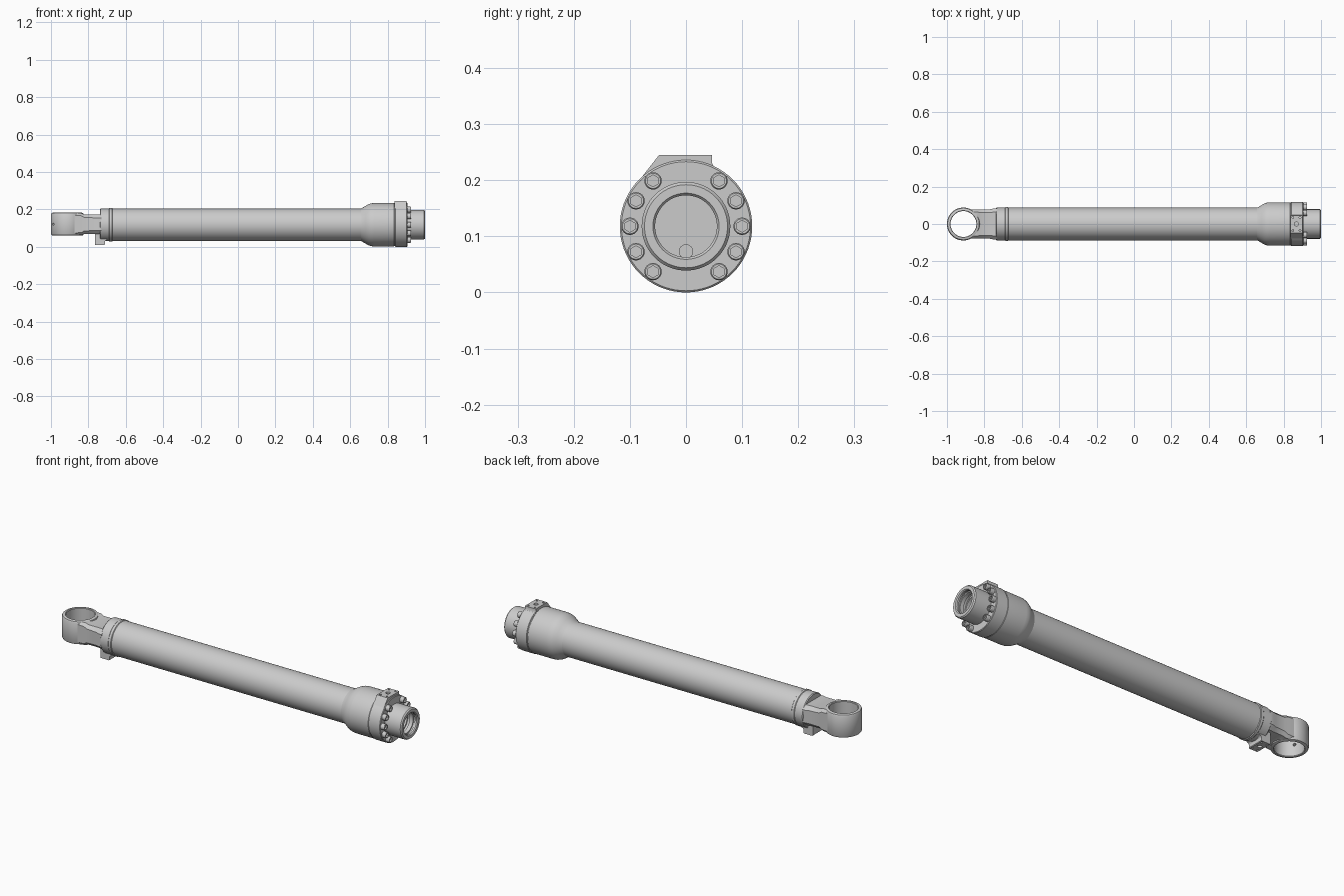
import bpy, bmesh
from math import cos, sin, pi, radians
from mathutils import Vector

if "Cube" in bpy.data.objects:
    bpy.data.objects.remove(bpy.data.objects["Cube"])

CZ = 0.118            # height of the cylinder axis
EYE = Vector((-0.912, 0, 0.121))


def finish(name, bm, angle=32):
    bmesh.ops.remove_doubles(bm, verts=bm.verts, dist=1e-5)
    bmesh.ops.recalc_face_normals(bm, faces=bm.faces)
    me = bpy.data.meshes.new(name)
    bm.to_mesh(me)
    bm.free()
    ob = bpy.data.objects.new(name, me)
    bpy.context.collection.objects.link(ob)
    smooth(ob, angle)
    return ob


def smooth(ob, angle=32):
    bpy.ops.object.select_all(action='DESELECT')
    ob.select_set(True)
    bpy.context.view_layer.objects.active = ob
    bpy.ops.object.shade_smooth_by_angle(angle=radians(angle))


def spin(bm, profile, axis, origin, seg):
    """Revolve a closed (along, radius) profile around an axis vector."""
    rot = Vector((0, 0, 1)).rotation_difference(Vector(axis))
    rings = [[bm.verts.new(Vector(origin) + rot @ Vector(
        (r * cos(2 * pi * i / seg), r * sin(2 * pi * i / seg), t)))
        for t, r in profile] for i in range(seg)]
    n = len(profile)
    for i in range(seg):
        a, b = rings[i], rings[(i + 1) % seg]
        for j in range(n):
            k = (j + 1) % n
            if profile[j][1] + profile[k][1] > 0:
                bm.faces.new((a[j], a[k], b[k], b[j]))


def lathe(name, profile, axis=(1, 0, 0), origin=(0, 0, CZ), seg=72):
    bm = bmesh.new()
    spin(bm, profile, axis, origin, seg)
    return finish(name, bm)


def loft(name, sections):
    bm = bmesh.new()
    rings = [[bm.verts.new(p) for p in s] for s in sections]
    n = len(rings[0])
    for a, b in zip(rings, rings[1:]):
        for i in range(n):
            bm.faces.new((a[i], a[(i + 1) % n], b[(i + 1) % n], b[i]))
    bm.faces.new(rings[0])
    bm.faces.new(rings[-1][::-1])
    return finish(name, bm)


def drill(ob, holes):
    """Cut cylinders given as (origin, axis, length, radius, sides)."""
    bm = bmesh.new()
    for o, ax, length, r, seg in holes:
        spin(bm, [(0, 0), (0, r), (length, r), (length, 0)], ax, o, seg)
    cutter = finish(ob.name + "_cutter", bm)
    cutter.hide_render = True
    mod = ob.modifiers.new("drill", 'BOOLEAN')
    mod.operation, mod.solver, mod.object = 'DIFFERENCE', 'EXACT', cutter
    bpy.context.view_layer.objects.active = ob
    bpy.ops.object.modifier_apply(modifier=mod.name)
    bpy.data.objects.remove(cutter)
    smooth(ob)


def port_holes(x, z, up, dx, dy):
    """A central port with four fixing holes."""
    holes = [((x, 0, z + 0.01 * up), (0, 0, -up), 0.04, 0.011, 24)]
    for sx in (-1, 1):
        for sy in (-1, 1):
            holes.append(((x + sx * dx, sy * dy, z + 0.01 * up),
                          (0, 0, -up), 0.025, 0.005, 16))
    return holes


# Long barrel with closed base, weld ring and hollow bore
barrel = lathe("barrel", [(-.738, 0), (-.738, .084), (-.734, .088), (-.69, .088),
                          (-.687, .0905), (-.674, .0905), (-.671, .087), (.67, .087),
                          (.67, .07), (-.66, .07), (-.66, 0)])
drill(barrel, [((-.70, 0, .073), (1, 0, 0), .06, .012, 24)])

# Flared head that carries the gland
lathe("head", [(.655, .0865), (.662, .089), (.682, .101), (.698, .110), (.712, .1145),
               (.728, .116), (.834, .116), (.836, .1145), (.839, .1145), (.841, .118),
               (.902, .118), (.905, .115), (.905, .07), (.655, .07)])

# Gland nose with chamfers and seal grooves in its bore
lathe("gland", [(.86, .079), (.994, .079), (1, .074), (1, .059), (.995, .055),
                (.985, .055), (.985, .061), (.975, .061), (.975, .055), (.955, .055),
                (.955, .062), (.94, .062), (.94, .055), (.86, .055)])

# Ring of socket-head bolts, five per side
for side in (-1, 1):
    for step in range(-2, 3):
        a = radians(27 * step)
        y, z = side * .1 * cos(a), CZ + .1 * sin(a)
        bolt = lathe("gland_bolt", [(0, 0), (0, .0155), (.019, .0155), (.022, .0135),
                                    (.022, 0)], origin=(.904, y, z), seg=24)
        drill(bolt, [((.916, y, z), (1, 0, 0), .02, .0105, 6)])

# Port block on top of the head, sloped on one side and filleted on the other
outline = [(-.048, .245), (.046, .245), (.046, .231), (.049, .225), (.056, .219),
           (.068, .213), (.078, .204), (.06, .198), (-.06, .195), (-.084, .199)]
block = loft("head_port_block", [[(x, y, z) for y, z in outline] for x in (.837, .9)])
drill(block, port_holes(.868, .245, 1, .019, .035))

# Port block under the base
outline = [(-.765, .012), (-.762, .009), (-.715, .009), (-.712, .012), (-.712, .028),
           (-.708, .034), (-.698, .038), (-.698, .06), (-.72, .09), (-.765, .09)]
block = loft("base_port_block", [[(x, y, z) for x, z in outline] for y in (-.045, .045)])
drill(block, port_holes(-.738, .009, -1, .016, .032))


# Chamfered neck joining the eye to the base
def section(x, hy, hz, c):
    return [(x, EYE.y + sy * y, EYE.z + sz * z) for sy, sz, y, z in (
        (1, 1, hy, hz - c), (1, 1, hy - c, hz), (-1, 1, hy - c, hz), (-1, 1, hy, hz - c),
        (-1, -1, hy, hz - c), (-1, -1, hy - c, hz), (1, -1, hy - c, hz), (1, -1, hy, hz - c))]


neck = loft("neck", [section(-.885, .079, .059, .012), section(-.838, .078, .059, .014),
                     section(-.822, .077, .052, .016), section(-.765, .079, .052, .018),
                     section(-.75, .084, .053, .02), section(-.73, .084, .053, .02)])
drill(neck, [((EYE.x, 0, 0), (0, 0, 1), .3, .078, 64)])

# Mounting eye with rounded rim and a grease hole
half = [(.0615, .0715), (.0615, .078), (.0585, .0845), (.052, .088)]
rim = [(.058, .069)] + half
eye = lathe("mounting_eye", rim + [(-t, r) for t, r in reversed(rim)],
            axis=(0, 0, 1), origin=EYE, seg=64)
d = Vector((-cos(radians(30)), -sin(radians(30)), 0))
drill(eye, [(EYE + d * .05, d, .06, .007, 16)])
